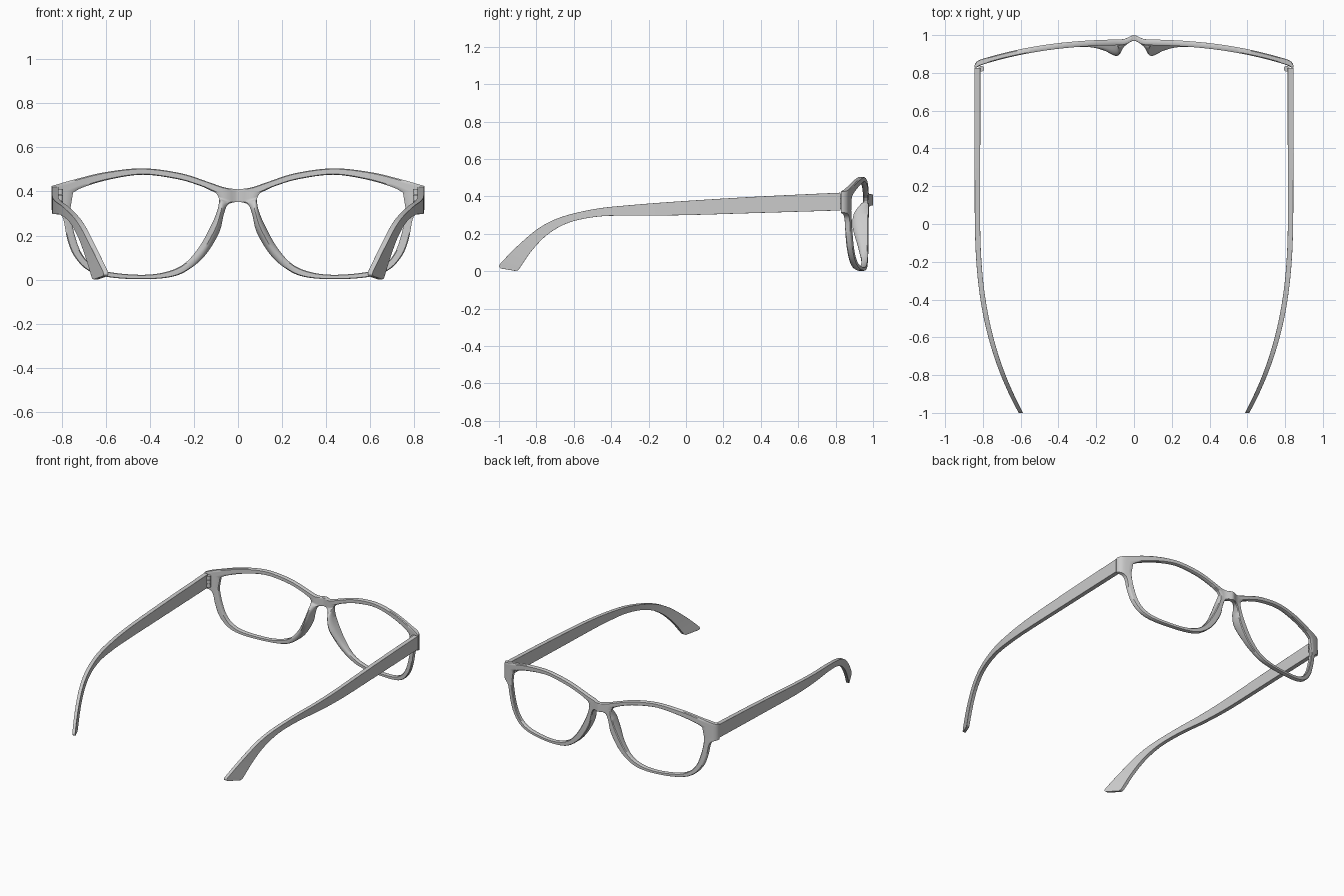
import bpy, bmesh, math
from mathutils import Vector

if "Cube" in bpy.data.objects:
    bpy.data.objects.remove(bpy.data.objects["Cube"])


def spline(pts, steps, closed=False):
    """Catmull-Rom through tuples; a doubled point makes a corner."""
    pts = [Vector(p) for p in pts]
    n, out = len(pts), []
    for i in range(n if closed else n - 1):
        if closed:
            a, b, c, d = (pts[(i + k) % n] for k in (-1, 0, 1, 2))
        else:
            a, b, c, d = (pts[min(max(i + k, 0), n - 1)] for k in (-1, 0, 1, 2))
        if (b - c).length < 1e-6:
            continue
        for s in range(steps):
            u = s / steps
            out.append(b + 0.5 * u * ((c - a) + u * ((2 * a - 5 * b + 4 * c - d)
                       + u * (3 * b - a - 3 * c + d))))
    if not closed:
        out.append(pts[-1])
    return out


def finish(name, bm, bevel=0.0):
    """Mesh object with smooth shading, mirrored over x = 0."""
    bmesh.ops.recalc_face_normals(bm, faces=bm.faces)
    me = bpy.data.meshes.new(name)
    bm.to_mesh(me)
    bm.free()
    ob = bpy.data.objects.new(name, me)
    bpy.context.collection.objects.link(ob)
    bpy.ops.object.select_all(action='DESELECT')
    ob.select_set(True)
    bpy.context.view_layer.objects.active = ob
    bpy.ops.object.shade_smooth_by_angle(angle=math.radians(40))
    if bevel:
        b = ob.modifiers.new("soft_edges", 'BEVEL')
        b.width, b.segments, b.limit_method = bevel, 2, 'ANGLE'
        b.angle_limit = math.radians(50)
    m = ob.modifiers.new("mirror", 'MIRROR')
    m.merge_threshold = 0.0005
    return ob


# Front frame: inner rim (x, z), outer rim (x, z), extra depth for the nose pad
bridge_top = (.100, .393, 0, .41, 0)
end_top = (.748, .395, .845, .425, 0)
end_low = (.760, .325, .845, .315, 0)
bridge_low = (.088, .375, 0, .352, 0)
rim = [bridge_top, bridge_top,
       (.125, .405, .06, .418, 0), (.17, .425, .14, .445, 0),
       (.27, .455, .26, .483, 0), (.43, .476, .43, .505, 0),
       (.58, .455, .60, .488, 0), (.70, .42, .74, .455, 0),
       end_top, end_top, end_low, end_low,
       (.757, .28, .797, .285, 0), (.74, .20, .775, .185, 0),
       (.71, .12, .745, .11, 0), (.66, .065, .685, .045, 0),
       (.58, .034, .59, .012, 0), (.43, .022, .43, .002, 0),
       (.32, .037, .30, .013, 0), (.24, .075, .22, .048, .006),
       (.175, .15, .145, .115, .026), (.12, .25, .085, .215, .055),
       (.092, .32, .066, .29, .05), (.086, .36, .05, .335, .02),
       (.087, .369, .028, .349, .003), bridge_low, bridge_low]


def front_y(x):
    y = .977 - .175 * abs(x) ** 2.4 + .023 * math.exp(-(x / .035) ** 2)
    u = min(max((x - .81) / .035, 0), 1)
    return y - .02 * (1 - math.sqrt(1 - u * u))


ts = (0, .12, .3, .5, .7, .88, 1)
bm = bmesh.new()
rows = []
for ix, iz, ox, oz, pad in spline(rim, 6, closed=True):
    front, back = [], []
    for t in ts:
        x, z = max(ix + (ox - ix) * t, 0), iz + (oz - iz) * t
        soft = .005 * min(1, x / .03) if t in (0, 1) else 0
        yf = front_y(x)
        yb = yf - .03 - pad * (.45 + .55 * math.sin(math.pi * t))
        if x > .78:
            yb = max(yb, .828)
            soft *= .4
        front.append(bm.verts.new((x, yf - soft, z)))
        back.append(bm.verts.new((x, yb + soft, z)))
    rows.append((front, back))
for i, (f0, b0) in enumerate(rows):
    f1, b1 = rows[(i + 1) % len(rows)]
    for k in range(len(ts) - 1):
        bm.faces.new((f0[k], f0[k + 1], f1[k + 1], f1[k]))
        bm.faces.new((b0[k], b1[k], b1[k + 1], b0[k + 1]))
    bm.faces.new((f0[0], f1[0], b1[0], b0[0]))
    if max(f0[-1].co.x, f1[-1].co.x) > 1e-5:      # open on the mirror plane
        bm.faces.new((f0[-1], b0[-1], b1[-1], f1[-1]))
finish("front_frame", bm)

# Temples: top edge (y, z), bottom edge (y, z), thickness
temple = [(.826, .42, .826, .325, .031), (.4, .40, .4, .312, .030),
          (0, .376, 0, .30, .028), (-.28, .355, -.28, .297, .027),
          (-.48, .334, -.46, .293, .027), (-.66, .292, -.62, .262, .026),
          (-.78, .235, -.735, .20, .025), (-.89, .145, -.82, .115, .024),
          (-.975, .06, -.88, .03, .023), (-1.0, .028, -.895, .008, .022),
          (-.99, .015, -.91, .001, .021)]


def temple_x(y):
    return .829 - .23 * max((.1 - y) / 1.1, 0) ** 2.6


bm = bmesh.new()
prev = None
for ty, tz, by, bz, w in spline(temple, 6):
    ring = [bm.verts.new((temple_x(y) + s * w / 2, y, z))
            for y, z, s in ((ty, tz, 1), (ty, tz, -1), (by, bz, -1), (by, bz, 1))]
    if prev:
        for k in range(4):
            j = (k + 1) % 4
            bm.faces.new((prev[k], prev[j], ring[j], ring[k]))
    else:
        bm.faces.new(ring)
    prev = ring
bm.faces.new(prev)
finish("temples", bm, bevel=.003)

# Hinges: three stacked knuckles between frame and temple
bm = bmesh.new()
for z in (.345, .372, .399):
    geo = bmesh.ops.create_cone(bm, cap_ends=True, segments=20, radius1=.015,
                                radius2=.015, depth=.024)
    bmesh.ops.translate(bm, verts=geo['verts'], vec=(.808, .822, z))
finish("hinges", bm)
